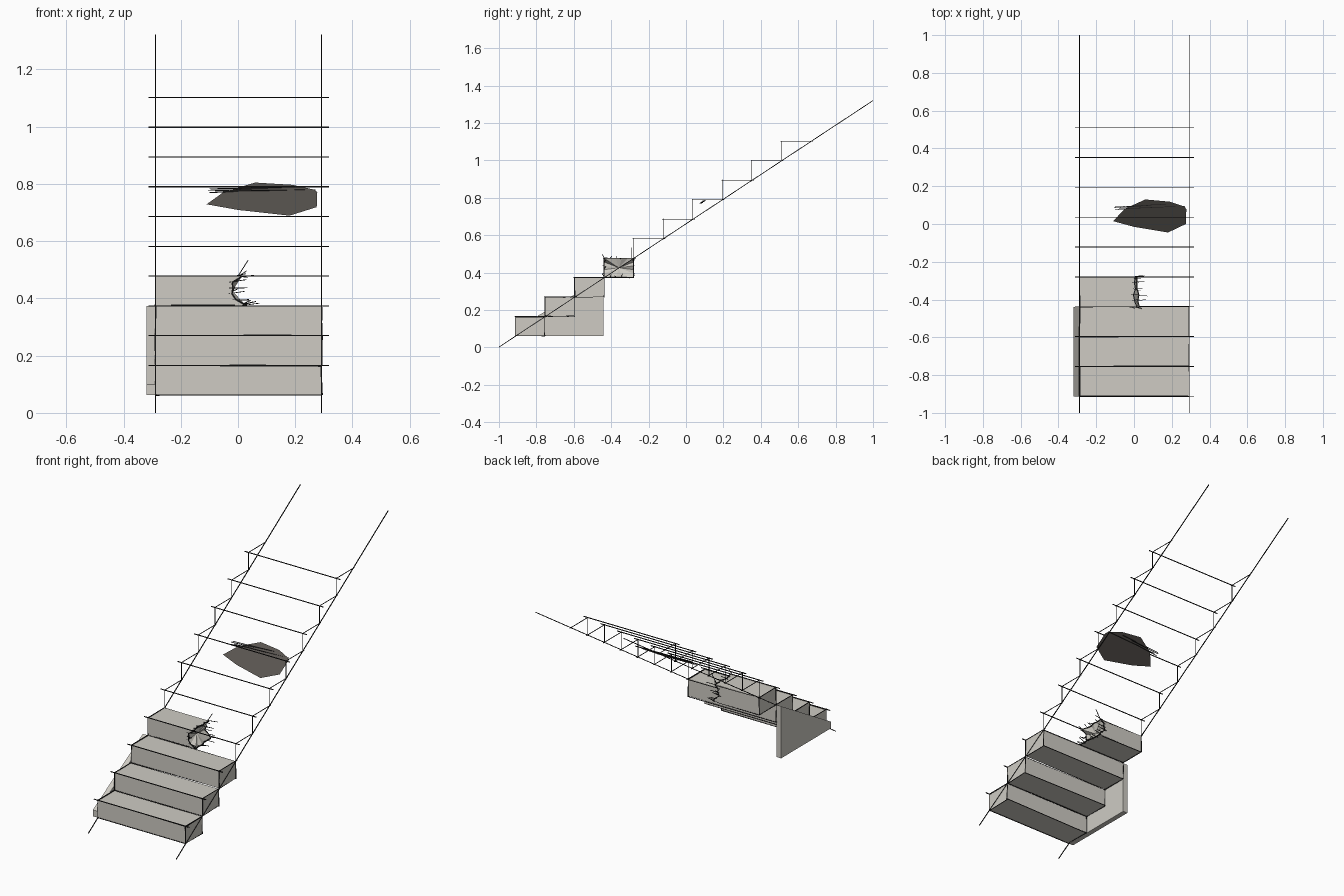
import bpy, bmesh, random
from mathutils import Vector

if "Cube" in bpy.data.objects:
    bpy.data.objects.remove(bpy.data.objects["Cube"])

random.seed(4)
RUN, RISE, Y0, Z0 = 0.158, 0.104, -0.912, 0.062
XL, XR = -0.288, 0.292


def material(name, c):
    m = bpy.data.materials.new(name)
    m.diffuse_color = (*c, 1)
    m.use_nodes = True
    m.node_tree.nodes["Principled BSDF"].inputs["Base Color"].default_value = m.diffuse_color
    return m


INK = material("ink", (0.01, 0.01, 0.01))
STONE = material("stone", (0.62, 0.60, 0.55))
SHADE = material("shade", (0.1, 0.09, 0.08))


def finish(name, bm, mat):
    me = bpy.data.meshes.new(name)
    bm.to_mesh(me)
    bm.free()
    me.materials.append(mat)
    ob = bpy.data.objects.new(name, me)
    bpy.context.collection.objects.link(ob)
    return ob


def stroke(bm, a, b, w=0.004):
    """Thin four-sided bar between two points."""
    a, b = Vector(a), Vector(b)
    d = (b - a).normalized()
    u = d.cross(Vector((1, 0, 0)) if abs(d.x) < 0.8 else Vector((0, 0, 1))).normalized()
    v = d.cross(u)
    rings = [[bm.verts.new(p + (u * i + v * j) * w / 2)
              for i, j in ((-1, -1), (1, -1), (1, 1), (-1, 1))] for p in (a, b)]
    for k in range(4):
        n = (k + 1) % 4
        bm.faces.new((rings[0][k], rings[0][n], rings[1][n], rings[1][k]))
    bm.faces.new(rings[0][::-1])
    bm.faces.new(rings[1])


def prism(name, profile, x0, x1, mat):
    """Extrude a y-z profile along x."""
    bm = bmesh.new()
    f = bm.faces.new([bm.verts.new((x0, y, z)) for y, z in profile])
    r = bmesh.ops.extrude_face_region(bm, geom=[f])
    bmesh.ops.translate(bm, vec=(x1 - x0, 0, 0),
                        verts=[v for v in r["geom"] if isinstance(v, bmesh.types.BMVert)])
    bmesh.ops.recalc_face_normals(bm, faces=bm.faces)
    return finish(name, bm, mat)


def jitter(p, s=0.003):
    return Vector(p) + Vector([random.uniform(-s, s) for _ in range(3)])


# Sloping guide lines
bm = bmesh.new()
for x in (XL, XR):
    stroke(bm, (x, -1, 0.002), (x, 1, 1.32))
finish("slope_guide_lines", bm, INK)

# Sketched outline of all ten steps
bm = bmesh.new()
for k in range(10):
    y, z = Y0 + RUN * k, Z0 + RISE * k
    stroke(bm, (-0.313, y, z + RISE), (0.318, y, z + RISE))
    for x in (XL, XR):
        stroke(bm, (x, y, z - 0.005), (x, y, z + RISE + 0.003), 0.003)
        stroke(bm, (x, y - 0.005, z + RISE), (x, y + RUN + 0.012, z + RISE), 0.003)
finish("step_outline_lines", bm, INK)

# Three finished solid steps, with drawn edges
edges = bmesh.new()
for k in range(4):
    y, z = Y0 + RUN * k + 0.001, Z0 + RISE * k + 0.001
    y1, z1 = y + RUN - 0.002, z + RISE - 0.003
    xr = XR if k < 3 else -0.01
    if k < 3:
        prism("solid_step", [(y, z), (y1, z), (y1, z1), (y, z1)], XL, xr, STONE)
    for yy in (y, y1):
        for zz in (z, z1):
            stroke(edges, jitter((XL, yy, zz)), jitter((xr, yy, zz)), 0.003)
    for x in ((XL, xr) if k < 3 else (XL,)):
        for a, b in (((y, z), (y1, z)), ((y1, z), (y1, z1)),
                     ((y1, z1), (y, z1)), ((y, z1), (y, z))):
            stroke(edges, jitter((x, *a)), jitter((x, *b)), 0.003)
finish("drawn_step_edges", edges, INK)

# Half-made fourth step with a ragged end
y, z = Y0 + RUN * 3, Z0 + RISE * 3
loop = []
for a, b in (((0, 0), (1, 0)), ((1, 0), (1, 1)), ((1, 1), (0, 1)), ((0, 1), (0, 0))):
    for i in range(5):
        s, t = a[0] + (b[0] - a[0]) * i / 5, a[1] + (b[1] - a[1]) * i / 5
        bow = 0.035 * (2 * t - 1) ** 2 - 0.012 - 0.018 * t
        loop.append(Vector((bow + random.uniform(-0.01, 0.01), y + RUN * s,
                            z + 0.001 + (RISE - 0.002) * t)))
bm = bmesh.new()
near = [bm.verts.new(p) for p in loop]
far = [bm.verts.new((XL, p.y, p.z)) for p in loop]
mid = bm.verts.new((-0.02, y + RUN / 2, z + RISE / 2))
n = len(loop)
for i in range(n):
    j = (i + 1) % n
    bm.faces.new((near[i], near[j], far[j], far[i]))
    bm.faces.new((near[i], near[j], mid))
bm.faces.new(far)
bmesh.ops.recalc_face_normals(bm, faces=bm.faces)
finish("half_made_step", bm, STONE)

# Scribbles around the ragged end
bm = bmesh.new()
for i, p in enumerate(loop):
    stroke(bm, p, loop[(i + 1) % n], 0.005)
    q = p + Vector((random.uniform(0.01, 0.05), random.uniform(-0.01, 0.01),
                    random.uniform(-0.008, 0.02)))
    stroke(bm, p - Vector((0.012, 0, 0)), q, 0.0025)
stroke(bm, (0, y + RUN - 0.01, z + RISE), (0.035, y + RUN - 0.01, z + RISE + 0.055), 0.003)
finish("ragged_end_scribble", bm, INK)

# Side panel under the finished steps, on the left
prism("side_panel", [(Y0, Z0), (-0.44, Z0), (-0.44, 0.373), (Y0, 0.1)], -0.32, -0.29, STONE)

# Dark flat patch floating along the slope
outline = [(-0.11, 0.015), (0.0, -0.015), (0.18, -0.045), (0.275, 0.0), (0.277, 0.08),
           (0.265, 0.093), (0.19, 0.118), (0.06, 0.13), (-0.05, 0.08)]
bm = bmesh.new()
bm.faces.new([bm.verts.new((x, yy, 0.66 * (yy + 1) + 0.059)) for x, yy in outline])
finish("shadow_patch", bm, SHADE)

# Loose pencil strokes over the patch
bm = bmesh.new()
for a, b, yy, zz in ((-0.105, 0.10, 0.085, 0.778), (-0.1, 0.17, 0.09, 0.783),
                     (-0.08, 0.27, 0.08, 0.775), (-0.1, 0.06, 0.075, 0.77)):
    stroke(bm, (a, yy, zz), (b, yy + 0.015, zz + 0.004), 0.003)
finish("loose_pencil_strokes", bm, INK)
